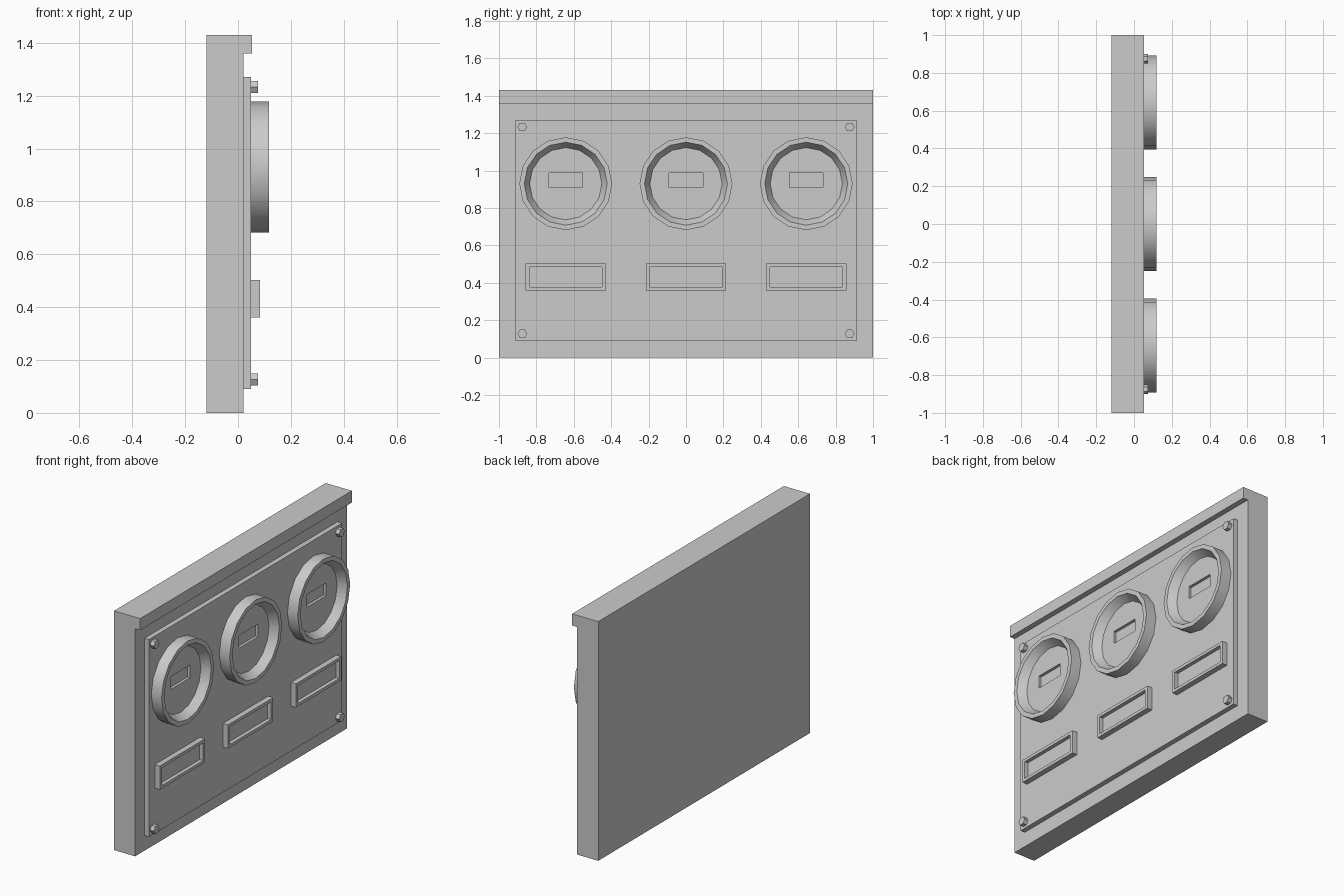
import bpy, bmesh
from math import cos, sin, tau, radians

if "Cube" in bpy.data.objects:
    bpy.data.objects.remove(bpy.data.objects["Cube"])


def finish(name, bm, smooth=False):
    bmesh.ops.recalc_face_normals(bm, faces=bm.faces)
    me = bpy.data.meshes.new(name)
    bm.to_mesh(me)
    bm.free()
    ob = bpy.data.objects.new(name, me)
    bpy.context.collection.objects.link(ob)
    if smooth:
        me.shade_smooth()
        me.set_sharp_from_angle(angle=radians(35))
    return ob


def circle(bm, r, x, cy, cz, n):
    return [bm.verts.new((x, cy + r * cos(tau * i / n), cz + r * sin(tau * i / n)))
            for i in range(n)]


def rect(bm, hy, hz, x, cy, cz):
    return [bm.verts.new((x, cy + a * hy, cz + b * hz))
            for a, b in ((1, -1), (1, 1), (-1, 1), (-1, -1))]


def stack(bm, loops):
    """Join successive loops with quads."""
    for a, b in zip(loops, loops[1:]):
        n = len(a)
        for i in range(n):
            j = (i + 1) % n
            bm.faces.new((a[i], a[j], b[j], b[i]))


def loop_edges(bm, loop):
    return [bm.edges.get((loop[i - 1], loop[i])) for i in range(len(loop))]


# Backing slab with the overhanging top lip, one profile swept along y
profile = [(-.12, 0), (.02, 0), (.02, 1.36), (.053, 1.36), (.053, 1.43), (-.12, 1.43)]
bm = bmesh.new()
ends = [[bm.verts.new((x, y, z)) for x, z in profile] for y in (-1, 1)]
stack(bm, ends)
for e in ends:
    bm.faces.new(e)
finish("backing_slab", bm)

# Raised front plate
bm = bmesh.new()
loops = [rect(bm, .912, .59, x, 0, .68) for x in (.02, .05)]
stack(bm, loops)
for l in loops:
    bm.faces.new(l)
finish("front_plate", bm)

for k, y in enumerate((-.643, 0, .643)):
    # Round dial: outer wall, rim, sloping inner wall, face with recessed slot
    bm = bmesh.new()
    rings = [circle(bm, r, x, y, .93, 16)
             for r, x in ((.248, .05), (.248, .118), (.222, .118), (.193, .07))]
    slot = [rect(bm, .09, .038, x, y, .948) for x in (.07, .053)]
    stack(bm, rings)
    stack(bm, slot)
    bm.faces.new(slot[-1])
    bm.faces.new(rings[0])
    bmesh.ops.triangle_fill(bm, use_beauty=True, normal=(1, 0, 0),
                            edges=loop_edges(bm, rings[-1]) + loop_edges(bm, slot[0]))
    finish(f"dial_{k + 1}", bm, smooth=True)

    # Label holder: raised frame with a sunken centre
    bm = bmesh.new()
    loops = [rect(bm, hy, hz, x, y, .431)
             for hy, hz, x in ((.214, .071, .05), (.214, .071, .083),
                               (.195, .053, .083), (.195, .053, .06))]
    stack(bm, loops)
    bm.faces.new(loops[0])
    bm.faces.new(loops[-1])
    finish(f"label_holder_{k + 1}", bm)

# Hexagonal corner bolts
for y in (-.875, .875):
    for z in (.127, 1.233):
        bm = bmesh.new()
        loops = [circle(bm, .026, x, y, z, 6) for x in (.05, .075)]
        stack(bm, loops)
        for l in loops:
            bm.faces.new(l)
        finish("corner_bolt", bm)
